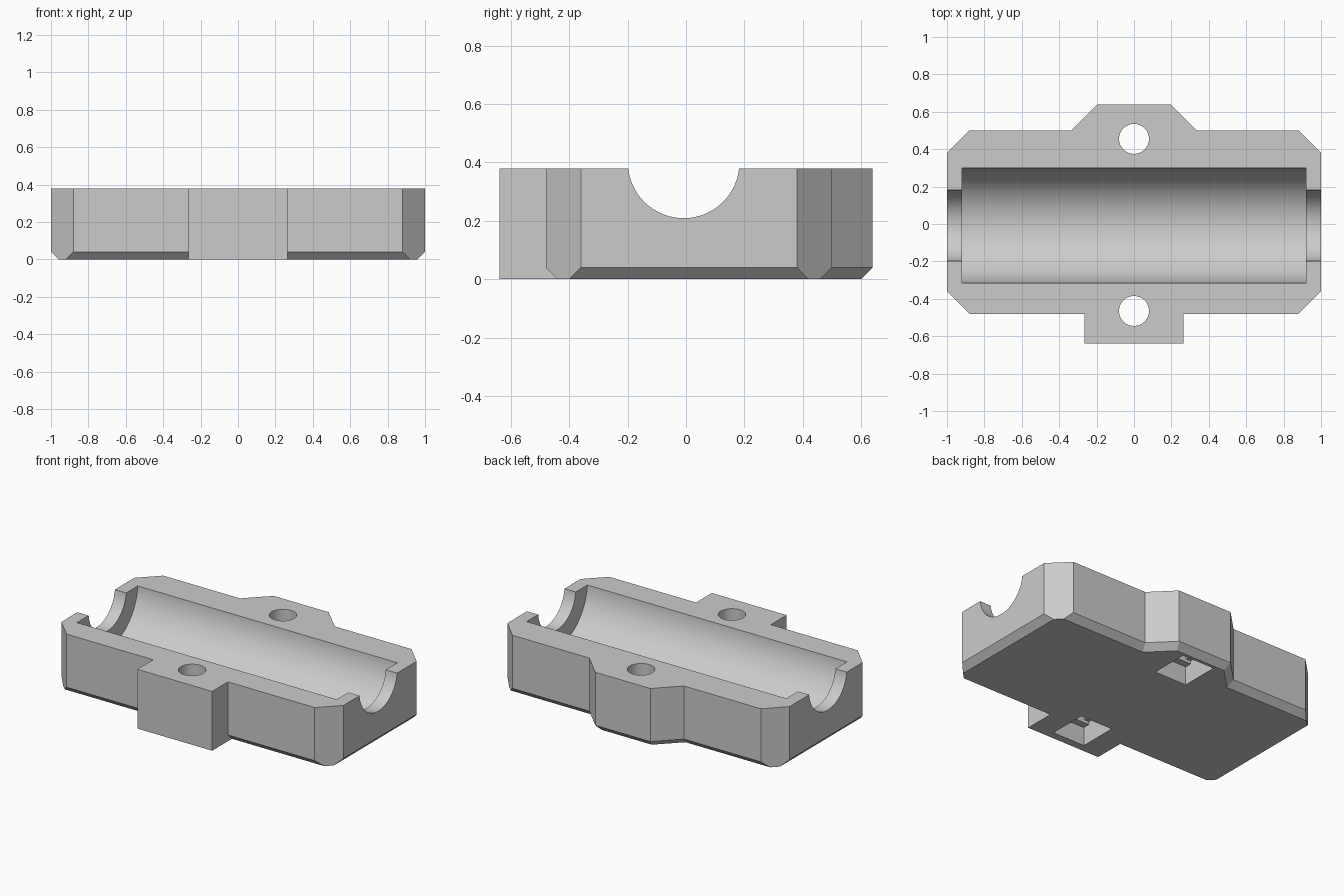
import bpy, bmesh, math

cube = bpy.data.objects.get("Cube")
if cube:
    bpy.data.objects.remove(cube, do_unlink=True)

grey = bpy.data.materials.new("light grey plastic")
grey.use_nodes = True
colour = (0.6, 0.6, 0.6, 1)
grey.diffuse_color = colour
grey.node_tree.nodes["Principled BSDF"].inputs["Base Color"].default_value = colour

HEIGHT = 0.38
CHAMFER = 0.04
AXIS_Y, AXIS_Z = -0.008, 0.4


def loft(name, rings):
    """Closed solid from stacked (z, outline) rings."""
    bm = bmesh.new()
    loops = [[bm.verts.new((x, y, z)) for x, y in pts] for z, pts in rings]
    n = len(loops[0])
    for a, b in zip(loops, loops[1:]):
        for i in range(n):
            j = (i + 1) % n
            bm.faces.new((a[i], a[j], b[j], b[i]))
    bm.faces.new(loops[0][::-1])
    bm.faces.new(loops[-1])
    bmesh.ops.recalc_face_normals(bm, faces=bm.faces)
    mesh = bpy.data.meshes.new(name)
    bm.to_mesh(mesh)
    bm.free()
    mesh.materials.append(grey)
    obj = bpy.data.objects.new(name, mesh)
    bpy.context.collection.objects.link(obj)
    return obj


def box(name, x0, x1, y0, y1, z0, z1):
    pts = [(x0, y0), (x1, y0), (x1, y1), (x0, y1)]
    return loft(name, [(z0, pts), (z1, pts)])


def cylinder(name, radius, length, location, sides, along_x=False):
    bpy.ops.mesh.primitive_cylinder_add(
        vertices=sides, radius=radius, depth=length, location=location,
        rotation=(0, math.pi / 2 if along_x else 0, 0))
    obj = bpy.context.object
    obj.name = name
    obj.data.materials.append(grey)
    return obj


def combine(target, tool, operation):
    mod = target.modifiers.new(operation, "BOOLEAN")
    mod.operation, mod.solver, mod.object = operation, "EXACT", tool
    bpy.context.view_layer.objects.active = target
    bpy.ops.object.modifier_apply(modifier=mod.name)
    bpy.data.objects.remove(tool, do_unlink=True)


def mirrored(half):
    return half + [(-x, y) for x, y in reversed(half)]


# Main block with clipped corners, rear lug and a chamfered underside
outline = mirrored([(0.88, -0.48), (1, -0.36), (1, 0.38), (0.88, 0.5),
                    (0.335, 0.5), (0.195, 0.64)])
base = mirrored([(0.92, -0.44), (0.96, -0.4), (0.96, 0.42), (0.92, 0.46),
                 (0.318, 0.46), (0.178, 0.6)])
holder = loft("bearing_holder", [(0, base), (CHAMFER, outline), (HEIGHT, outline)])

# Square front lug
combine(holder, box("front_lug", -0.265, 0.265, -0.64, -0.38, 0, HEIGHT), "UNION")

# Bearing cradle and narrower rod channel
combine(holder, cylinder("cradle_cutter", 0.308, 1.84, (0, AXIS_Y, AXIS_Z), 128, True), "DIFFERENCE")
combine(holder, cylinder("channel_cutter", 0.191, 2.4, (0, AXIS_Y, AXIS_Z), 96, True), "DIFFERENCE")

# Screw holes with stepped square nut pockets underneath
R = 0.08
for y in (0.455, -0.465):
    combine(holder, cylinder("screw_cutter", R, 1, (0, y, 0.3), 48), "DIFFERENCE")
    for hx, hy, top in ((0.115, 0.125, 0.12), (0.115, R, 0.14), (R, R, 0.16)):
        combine(holder, box("nut_cutter", -hx, hx, y - hy, y + hy, -0.1, top), "DIFFERENCE")

# Smooth the bores, keep all other edges sharp
bpy.ops.object.select_all(action="DESELECT")
holder.select_set(True)
bpy.context.view_layer.objects.active = holder
bpy.ops.object.shade_smooth_by_angle(angle=math.radians(20))
